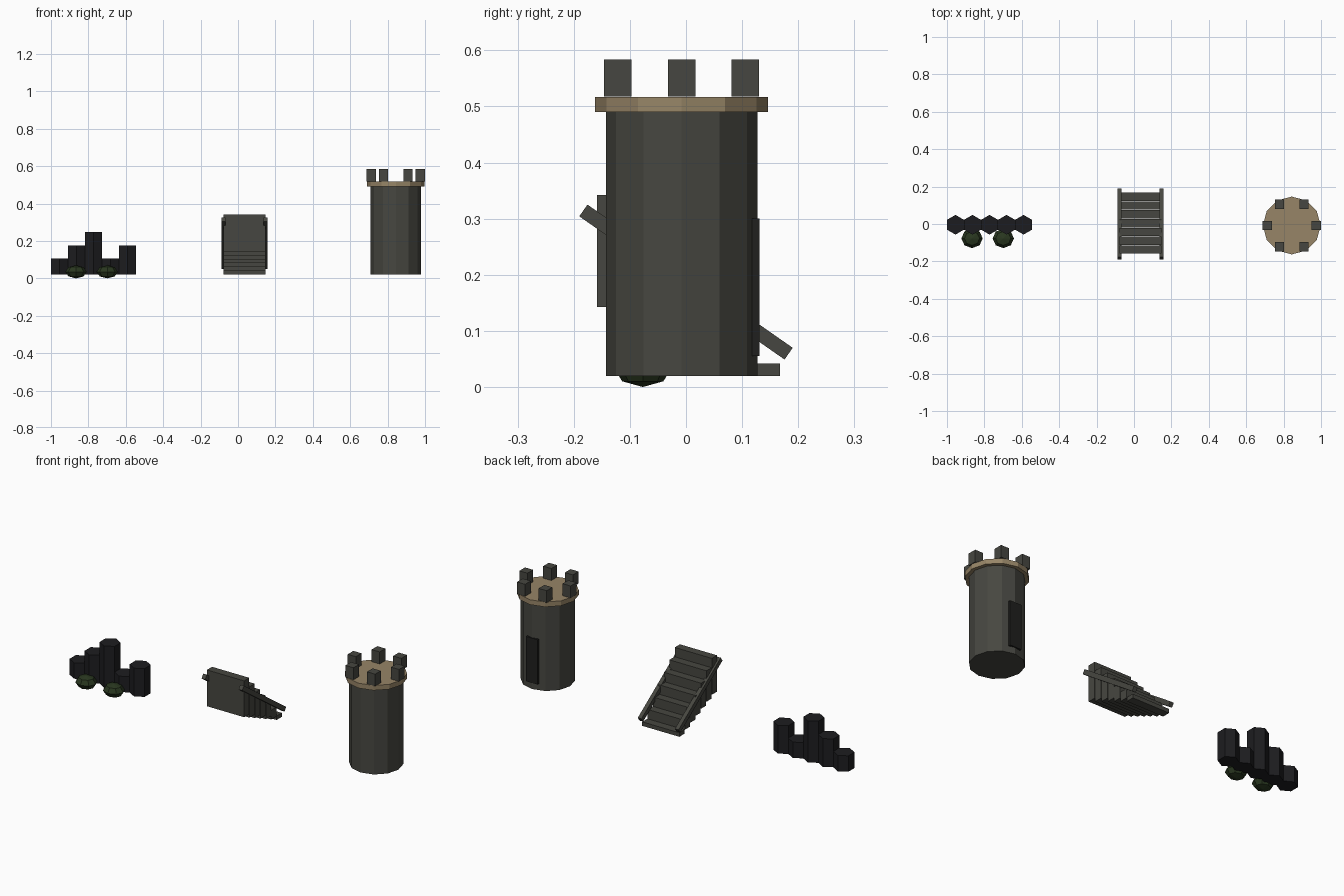
import bpy, math
from math import radians, sin, cos

if "Cube" in bpy.data.objects:
    bpy.data.objects.remove(bpy.data.objects["Cube"])


def material(name, rgb):
    m = bpy.data.materials.new(name)
    m.diffuse_color = (*rgb, 1)
    m.use_nodes = True
    m.node_tree.nodes["Principled BSDF"].inputs["Base Color"].default_value = m.diffuse_color
    return m


STONE = material("grey stone", (0.062, 0.062, 0.052))
TAN = material("tan wood", (0.31, 0.235, 0.135))
BASALT = material("black basalt", (0.012, 0.012, 0.014))
DARK = material("dark opening", (0.014, 0.014, 0.013))
MOSS = material("dark moss", (0.022, 0.038, 0.014))


def finish(name, mat):
    ob = bpy.context.object
    ob.name = name
    ob.data.materials.append(mat)
    return ob


def box(name, mat, center, size, rot=(0, 0, 0)):
    bpy.ops.mesh.primitive_cube_add(size=1, location=center, rotation=rot)
    ob = finish(name, mat)
    ob.scale = size
    return ob


def prism(name, mat, sides, r, x, y, z0, z1):
    bpy.ops.mesh.primitive_cylinder_add(vertices=sides, radius=r, depth=z1 - z0,
                                        location=(x, y, (z0 + z1) / 2))
    return finish(name, mat)


GROUND = 0.02
Y = -0.008

# hexagonal rock columns
for i, top in enumerate((0.107, 0.175, 0.248, 0.107, 0.175)):
    prism(f"rock_column_{i}", BASALT, 6, 0.0525, -0.9545 + 0.091 * i, Y + 0.004, GROUND, top)

# squashed moss clumps in front of the columns
for i, x in enumerate((-0.866, -0.699)):
    bpy.ops.mesh.primitive_uv_sphere_add(segments=8, ring_count=4, radius=1,
                                         location=(x, -0.077, 0.035))
    finish(f"moss_clump_{i}", MOSS).scale = (0.057, 0.052, 0.035)

# stair blocks, rising towards the front
SX = 0.0355
for i in range(7):
    low, high = GROUND + 0.0205 * i, 0.042 + 0.05 * i
    box(f"stair_step_{i}", STONE, (SX, 0.1455 - 0.047 * i, (low + high) / 2),
        (0.225, 0.0445, high - low))

# sloping side rails
for side in (-1, 1):
    box(f"stair_rail_{side}", STONE, (SX + side * 0.1125, 0, 0.187),
        (0.022, 0.446, 0.0255), (radians(-34.9), 0, 0))

# round tower with deck and battlements
TX = 0.8435
prism("tower_body", STONE, 12, 0.135, TX, Y, GROUND, 0.490)
prism("tower_deck", TAN, 12, 0.1545, TX, Y, 0.490, 0.517)
for i in range(6):
    a = radians(60 * i)
    box(f"battlement_{i}", STONE, (TX + 0.131 * cos(a), Y + 0.131 * sin(a), 0.551),
        (0.049, 0.049, 0.066))

# dark doorway on the back of the tower
box("tower_door", DARK, (TX, 0.122, 0.178), (0.07, 0.018, 0.245))
